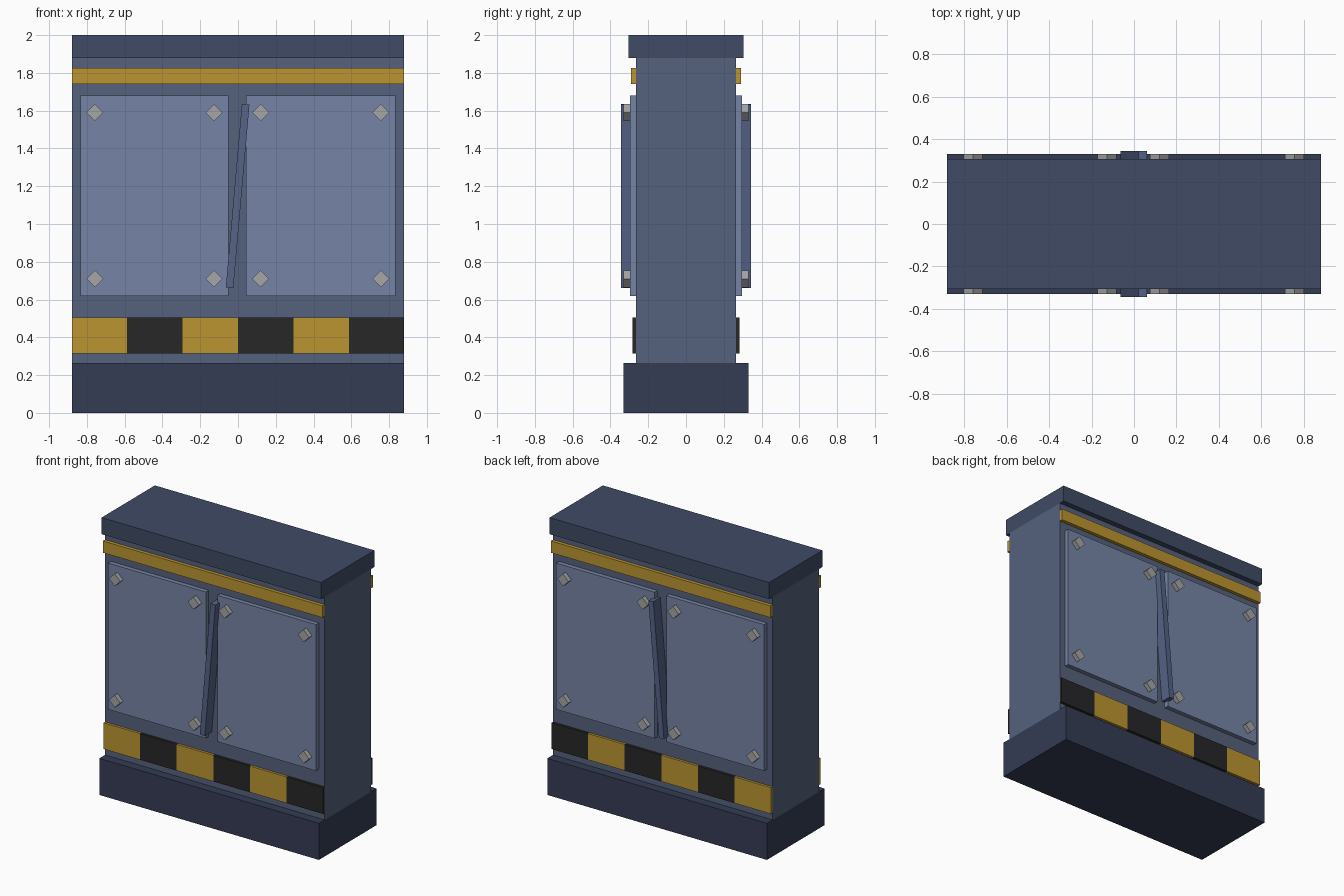
import bpy
import math

if "Cube" in bpy.data.objects:
    bpy.data.objects.remove(bpy.data.objects["Cube"])


def material(name, rgb):
    m = bpy.data.materials.new(name)
    m.diffuse_color = (*rgb, 1)
    m.use_nodes = True
    m.node_tree.nodes["Principled BSDF"].inputs["Base Color"].default_value = m.diffuse_color
    return m


BODY = material("body_blue", (0.09, 0.12, 0.20))
BASE = material("base_navy", (0.035, 0.045, 0.09))
CAP = material("cap_navy", (0.05, 0.07, 0.13))
PANEL = material("panel_blue", (0.18, 0.23, 0.38))
STRUT = material("bar_blue", (0.09, 0.125, 0.24))
GOLD = material("hazard_gold", (0.50, 0.30, 0.03))
BLACK = material("hazard_black", (0.02, 0.02, 0.022))
STEEL = material("bolt_grey", (0.38, 0.38, 0.39))


def box(name, x, y, z, mat, tilt=0.0):
    """Box from (min, max) ranges, optionally tilted about its y axis."""
    bpy.ops.mesh.primitive_cube_add(
        size=1, location=[sum(r) / 2 for r in (x, y, z)])
    o = bpy.context.object
    o.name = name
    o.scale = [r[1] - r[0] for r in (x, y, z)]
    o.rotation_euler.y = tilt
    o.data.materials.append(mat)
    return o


def bolt(name, x, y, z):
    """Four-sided bolt head standing on its corner."""
    bpy.ops.mesh.primitive_cylinder_add(
        vertices=4, radius=0.045, depth=0.05, location=(x, y, z),
        rotation=(math.pi / 2, 0, 0))
    o = bpy.context.object
    o.name = name
    o.data.materials.append(STEEL)


W = 0.88    # half width
D = 0.265   # half depth of the wall

# Base, wall and cap
box("base", (-W, W), (-0.33, 0.33), (0, 0.265), BASE)
box("wall", (-W, W), (-D, D), (0.265, 1.88), BODY)
box("cap", (-W, W), (-0.305, 0.305), (1.88, 2.0), CAP)

# Both faces carry the same details, mirrored across y
for side, s in (("front", -1), ("back", 1)):
    def out(depth, inner=D):
        return tuple(sorted((s * inner, s * depth)))

    # Gold trim below the cap
    box(f"{side}_trim", (-W, W), out(0.29), (1.74, 1.825), GOLD)

    # Hazard stripe blocks
    step = 2 * W / 6
    for i in range(6):
        x0 = -W + i * step
        box(f"{side}_hazard_block_{i + 1}", (x0, x0 + step), out(0.283),
            (0.315, 0.505), BLACK if i % 2 else GOLD)

    # Armour panels with a bolt at each corner
    for label, x0, x1 in (("left", -0.835, -0.05), ("right", 0.043, 0.833)):
        box(f"{side}_{label}_panel", (x0, x1), out(0.297), (0.62, 1.68), PANEL)
        for bx in (x0 + 0.077, x1 - 0.077):
            for bz in (0.71, 1.59):
                bolt(f"{side}_{label}_bolt", bx, s * 0.305, bz)

    # Leaning bar between the panels
    box(f"{side}_bar", (-0.022, 0.018), out(0.345),
        (0.66, 1.636), STRUT, math.radians(5))
